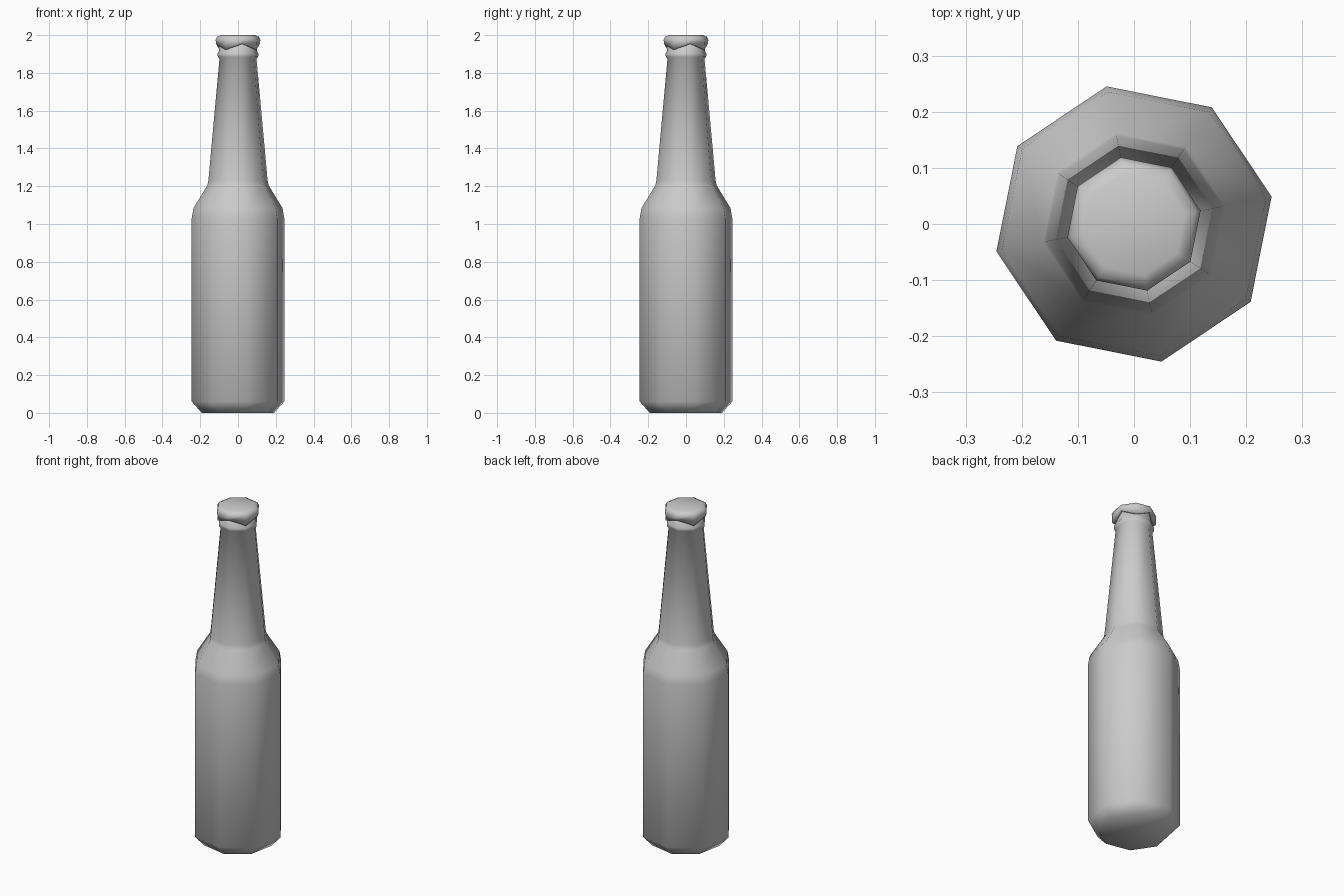
import bpy, bmesh, math

if "Cube" in bpy.data.objects:
    bpy.data.objects.remove(bpy.data.objects["Cube"])

SIDES = 8
TURN = math.radians(11.25)

def lathe(name, profile, close_first=True, close_last=True):
    """Octagonal revolve; a profile point is (radius, z) or (radius, z_even, z_odd)."""
    bm = bmesh.new()
    rings = []
    for p in profile:
        ring = []
        for k in range(SIDES):
            a = TURN + k * math.tau / SIDES
            z = p[1] if k % 2 == 0 else p[-1]
            ring.append(bm.verts.new((p[0] * math.cos(a), p[0] * math.sin(a), z)))
        rings.append(ring)
    for lo, hi in zip(rings, rings[1:]):
        for k in range(SIDES):
            n = (k + 1) % SIDES
            bm.faces.new((lo[k], lo[n], hi[n], hi[k]))
    if close_first:
        bm.faces.new(rings[0][::-1])
    if close_last:
        bm.faces.new(rings[-1])
    for f in bm.faces:
        f.smooth = True
    me = bpy.data.meshes.new(name)
    bm.to_mesh(me)
    bm.free()
    ob = bpy.data.objects.new(name, me)
    bpy.context.collection.objects.link(ob)
    return ob

# Glass body: base, barrel, shoulder, tapering neck, lip ring
lathe("bottle", [
    (0.195, 0.0), (0.25, 0.06), (0.25, 1.03), (0.24, 1.085),
    (0.165, 1.205), (0.16, 1.23), (0.10, 1.875),
    (0.109, 1.885), (0.110, 1.903), (0.102, 1.915), (0.102, 1.965)])

# Crown cap with a zigzag skirt
lathe("cap", [
    (0.102, 1.955, 1.925), (0.118, 1.953, 1.922), (0.121, 1.975),
    (0.113, 1.991), (0.093, 2.0)], close_first=False)
